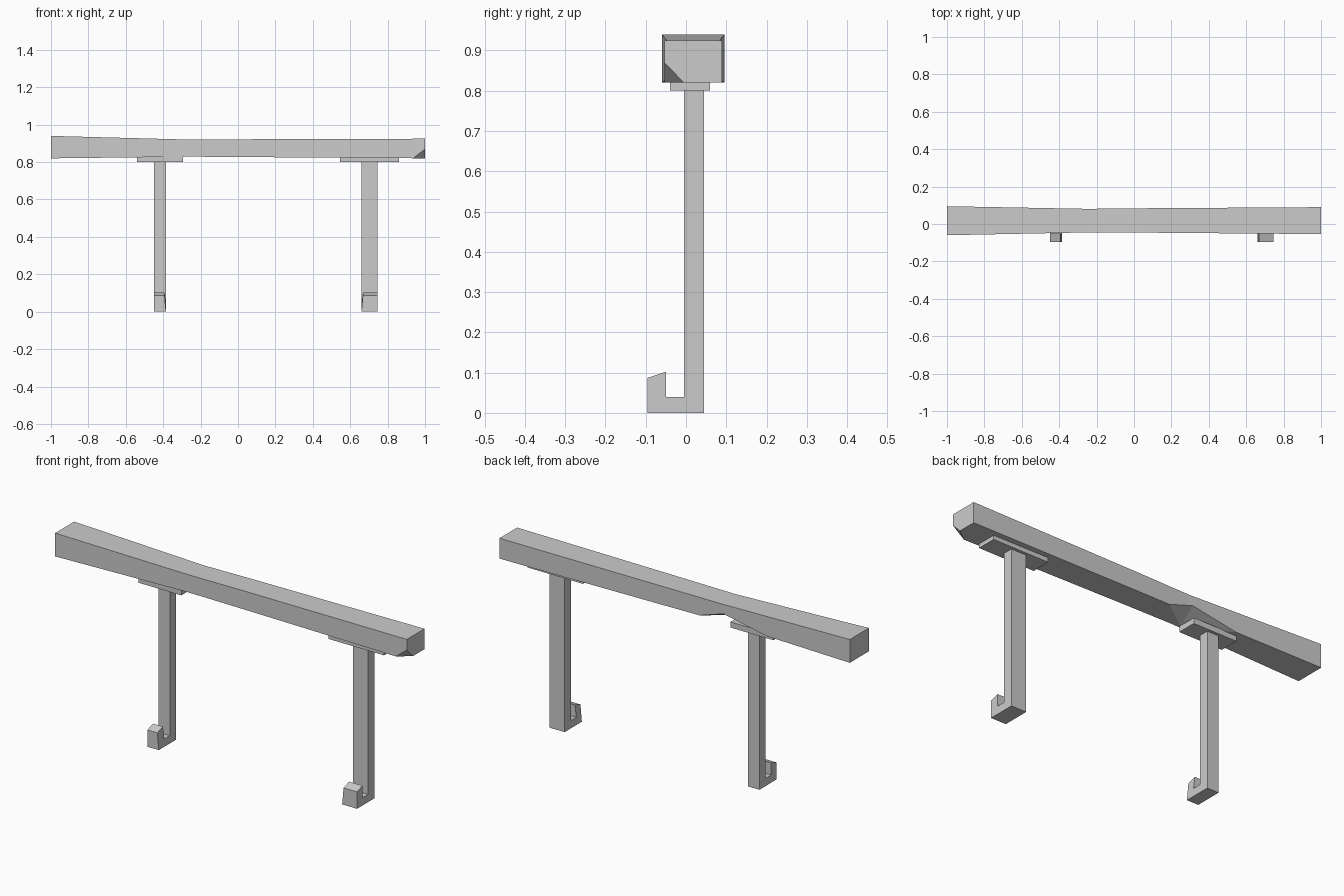
import bpy, bmesh
from mathutils import Vector

if "Cube" in bpy.data.objects:
    bpy.data.objects.remove(bpy.data.objects["Cube"])


def finish(bm, name):
    bmesh.ops.recalc_face_normals(bm, faces=bm.faces)
    me = bpy.data.meshes.new(name)
    bm.to_mesh(me)
    bm.free()
    ob = bpy.data.objects.new(name, me)
    bpy.context.collection.objects.link(ob)
    return ob


def loft(name, loops):
    """Skin a row of matching vertex loops and cap both ends."""
    bm = bmesh.new()
    rows = [[bm.verts.new(p) for p in loop] for loop in loops]
    n = len(rows[0])
    for a, b in zip(rows, rows[1:]):
        for i in range(n):
            j = (i + 1) % n
            bm.faces.new((a[i], a[j], b[j], b[i]))
    bm.faces.new(rows[0])
    bm.faces.new(rows[-1])
    return finish(bm, name)


def carve(target, name, points):
    """Cut the convex hull of the points out of the target."""
    bm = bmesh.new()
    for p in points:
        bm.verts.new(p)
    bmesh.ops.convex_hull(bm, input=bm.verts)
    cutter = finish(bm, name)
    cutter.hide_render = True
    mod = target.modifiers.new(name, 'BOOLEAN')
    mod.operation, mod.solver, mod.object = 'DIFFERENCE', 'EXACT', cutter
    bpy.context.view_layer.objects.active = target
    bpy.ops.object.modifier_apply(modifier=name)
    bpy.data.objects.remove(cutter)


# Warped timber beam: x, y range, z range of each section
sections = [(-1, -.06, .095, .82, .94), (-.25, -.045, .081, .829, .92),
            (.04, -.046, .084, .827, .922), (1, -.054, .09, .82, .925)]
beam = loft("beam", [[(x, y0, z0), (x, y1, z0), (x, y1, z1), (x, y0, z1)]
                     for x, y0, y1, z0, z1 in sections])

# Chipped front corner at the right end
tri = [Vector(p) for p in ((.935, -.054, .82), (1, -.054, .87), (1, -.005, .82))]
mid = sum(tri, Vector()) / 3
carve(beam, "corner_chip", [mid + (p - mid) * 1.6 for p in tri] + [Vector((1.1, -.15, .7))])

# Two-sided gouge in the lower back edge
a, b = Vector((-.135, .082, .828)), Vector((-.515, .085, .826))
c, d = Vector((-.27, .081, .872)), Vector((-.30, -.04, .828))
m = (c + d) / 2
carve(beam, "edge_gouge", [m + (p - m) * 1.4 for p in (a, b, c, d)] + [Vector((-.3, .2, .7))])

# Hooked posts with a mounting plate each; the lip tapers on its inner side
hook = [(.045, 0), (.045, .803), (-.005, .803), (-.005, .04),
        (-.05, .04), (-.05, .102), (-.095, .087), (-.095, 0)]
for side, x0, x1, p0, p1 in (("left", -.45, -.385, -.54, -.295),
                             ("right", .66, .745, .545, .86)):
    taper = [.008 if i in (5, 6) else 0 for i in range(len(hook))]
    left = [(x0 + (t if side == "right" else 0), y, z) for (y, z), t in zip(hook, taper)]
    right = [(x1 - (t if side == "left" else 0), y, z) for (y, z), t in zip(hook, taper)]
    loft(side + "_hook_post", [left, right])
    loft(side + "_plate", [[(x, -.04, .80), (x, .06, .80), (x, .06, .829), (x, -.04, .829)]
                           for x in (p0, p1)])
